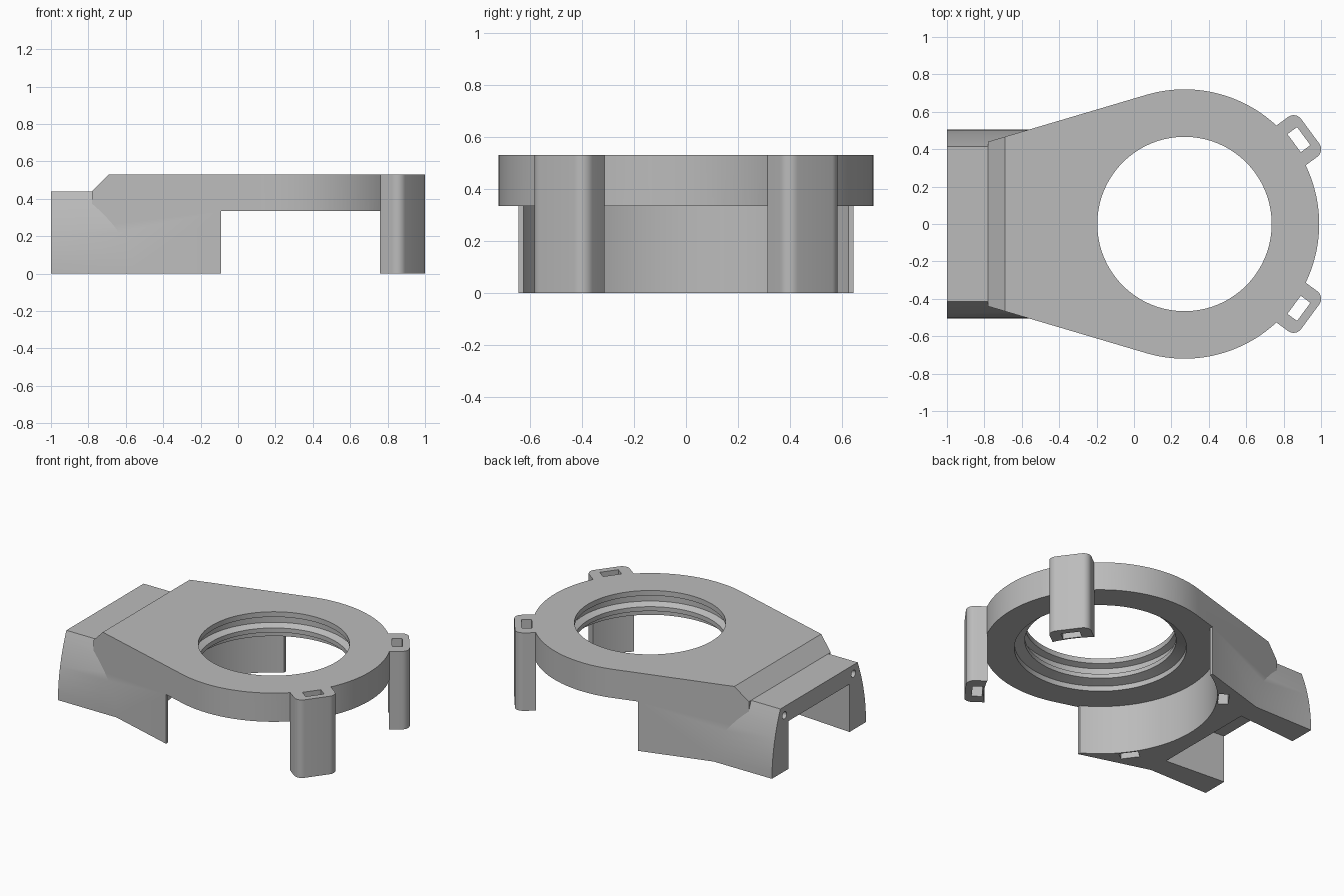
import bpy
import bmesh
import math
from mathutils import Matrix, Vector

if "Cube" in bpy.data.objects:
    bpy.data.objects.remove(bpy.data.objects["Cube"], do_unlink=True)

# One plain grey for every part
grey = bpy.data.materials.new("plain grey")
grey.use_nodes = True
colour = (0.5, 0.5, 0.5, 1)
grey.diffuse_color = colour
grey.node_tree.nodes["Principled BSDF"].inputs["Base Color"].default_value = colour

CX = 0.27            # ring centre
R_OUT = 0.72
TOP, SHELF, UNDER = 0.53, 0.44, 0.335
LUG_ANGLE = math.radians(36.4)


def finish(name, bm):
    bmesh.ops.recalc_face_normals(bm, faces=bm.faces)
    mesh = bpy.data.meshes.new(name)
    bm.to_mesh(mesh)
    bm.free()
    obj = bpy.data.objects.new(name, mesh)
    bpy.context.collection.objects.link(obj)
    mesh.materials.append(grey)
    return obj


def prism(name, outline, low, high, axis="z"):
    """Extrude a 2D outline along z (x, y), x (y, z) or y (x, z)."""
    place = {"z": lambda a, b, t: (a, b, t),
             "x": lambda a, b, t: (t, a, b),
             "y": lambda a, b, t: (a, t, b)}[axis]
    bm = bmesh.new()
    base = bm.faces.new([bm.verts.new(place(a, b, low)) for a, b in outline])
    out = bmesh.ops.extrude_face_region(bm, geom=[base])
    verts = [v for v in out["geom"] if isinstance(v, bmesh.types.BMVert)]
    bmesh.ops.translate(bm, verts=verts, vec=Vector(place(0, 0, high - low)))
    return finish(name, bm)


def arc(cx, cy, r, start, end, n):
    return [(cx + r * math.cos(start + (end - start) * i / n),
             cy + r * math.sin(start + (end - start) * i / n)) for i in range(n + 1)]


def disc(name, r, low, high, n=128):
    return prism(name, arc(CX, 0, r, 0, math.tau, n)[:-1], low, high)


def rect(x0, x1, y0, y1):
    return [(x0, y0), (x1, y0), (x1, y1), (x0, y1)]


def lathe(name, profile, n=128):
    """Closed solid of revolution about the ring axis."""
    bm = bmesh.new()
    rings = [[bm.verts.new((x, y, z)) for x, y in arc(CX, 0, r, 0, math.tau, n)[:-1]]
             for r, z in profile]
    for a, b in zip(rings, rings[1:]):
        for i in range(n):
            j = (i + 1) % n
            bm.faces.new((a[i], a[j], b[j], b[i]))
    bm.faces.new(rings[0])
    bm.faces.new(rings[-1])
    return finish(name, bm)


def turn(obj, angle):
    """Turn a part made along +x about the ring axis."""
    centre = Matrix.Translation((CX, 0, 0))
    obj.data.transform(centre @ Matrix.Rotation(angle, 4, "Z"))


def boolean(obj, tool, mode="DIFFERENCE"):
    mod = obj.modifiers.new(mode.title(), "BOOLEAN")
    mod.operation, mod.object, mod.solver = mode, tool, "EXACT"
    bpy.context.view_layer.objects.active = obj
    bpy.ops.object.modifier_apply(modifier=mod.name)
    bpy.data.objects.remove(tool, do_unlink=True)


def slot(angle, low, high):
    cutter = prism("slot_cutter", rect(0.728, 0.792, -0.06, 0.06), low, high)
    turn(cutter, angle)
    return cutter


# Plate: round at one end, tapering along tangents to the tail
tail_x, tail_y = -0.78, 0.44
reach = math.hypot(CX - tail_x, tail_y)
lean = math.pi - math.atan2(tail_y, CX - tail_x) - math.acos(R_OUT / reach)
outline = [(tail_x, -tail_y)] + arc(CX, 0, R_OUT, -lean, lean, 96) + [(tail_x, tail_y)]
body = prism("body", outline, 0, TOP)

# Sloped step down to the tail shelf
boolean(body, prism("step_cutter", [(-0.69, TOP), (-0.87, 0.35), (-0.9, 0.7), (-0.52, 0.7)],
                    -1, 1, "y"))

# Tail saddle with bowed sides
side = [(0.505 - 0.09 * (i / 10) ** 2, SHELF * i / 10) for i in range(11)]
saddle = prism("saddle", side + [(-y, z) for y, z in reversed(side)], -1, -0.56, "x")
boolean(body, saddle, "UNION")

# Open space under the ring
boolean(body, prism("space_cutter", rect(-0.09, 1.3, -1, 1), -0.2, UNDER))
boolean(body, disc("cylinder_cutter", R_OUT, -0.2, UNDER))

# Channel between the two tail walls
channel = [(-1.1, -0.32), (-0.56, -0.36), (-0.56, 0.36), (-1.1, 0.32)]
boolean(body, prism("channel_cutter", channel, -0.2, 0.325))

# Ring opening with an inner groove
boolean(body, lathe("opening_cutter", [
    (0.53, 0.2), (0.53, 0.37), (0.466, 0.39), (0.466, 0.42), (0.505, 0.44),
    (0.505, 0.48), (0.466, 0.495), (0.466, 0.6)]))

# Blind slots under the body and round holes in the tail
for sign in (1, -1):
    boolean(body, slot(sign * (math.pi - LUG_ANGLE), -0.2, 0.25))
    boolean(body, prism("hole_cutter", arc(sign * 0.37, 0.38, 0.024, 0, math.tau, 16)[:-1],
                        -1.1, -0.85, "x"))

# Two rounded legs with a slot right through
parts = [body]
half, outer, fillet = 0.132, 0.835, 0.05
leg_outline = [(0.66, -half)]
leg_outline += arc(outer - fillet, -half + fillet, fillet, -math.pi / 2, 0, 8)
leg_outline += arc(outer - fillet, half - fillet, fillet, 0, math.pi / 2, 8)
leg_outline += [(0.66, half)]
for name, sign in (("front_leg", -1), ("back_leg", 1)):
    leg = prism(name, leg_outline, 0, TOP)
    turn(leg, sign * LUG_ANGLE)
    boolean(leg, disc("cylinder_cutter", R_OUT - 0.001, -0.2, 0.8))
    boolean(leg, slot(sign * LUG_ANGLE, -0.2, 0.8))
    parts.append(leg)

# Smooth curves, sharp edges
bpy.ops.object.select_all(action="DESELECT")
for part in parts:
    part.select_set(True)
bpy.context.view_layer.objects.active = body
bpy.ops.object.shade_smooth_by_angle(angle=math.radians(20))
